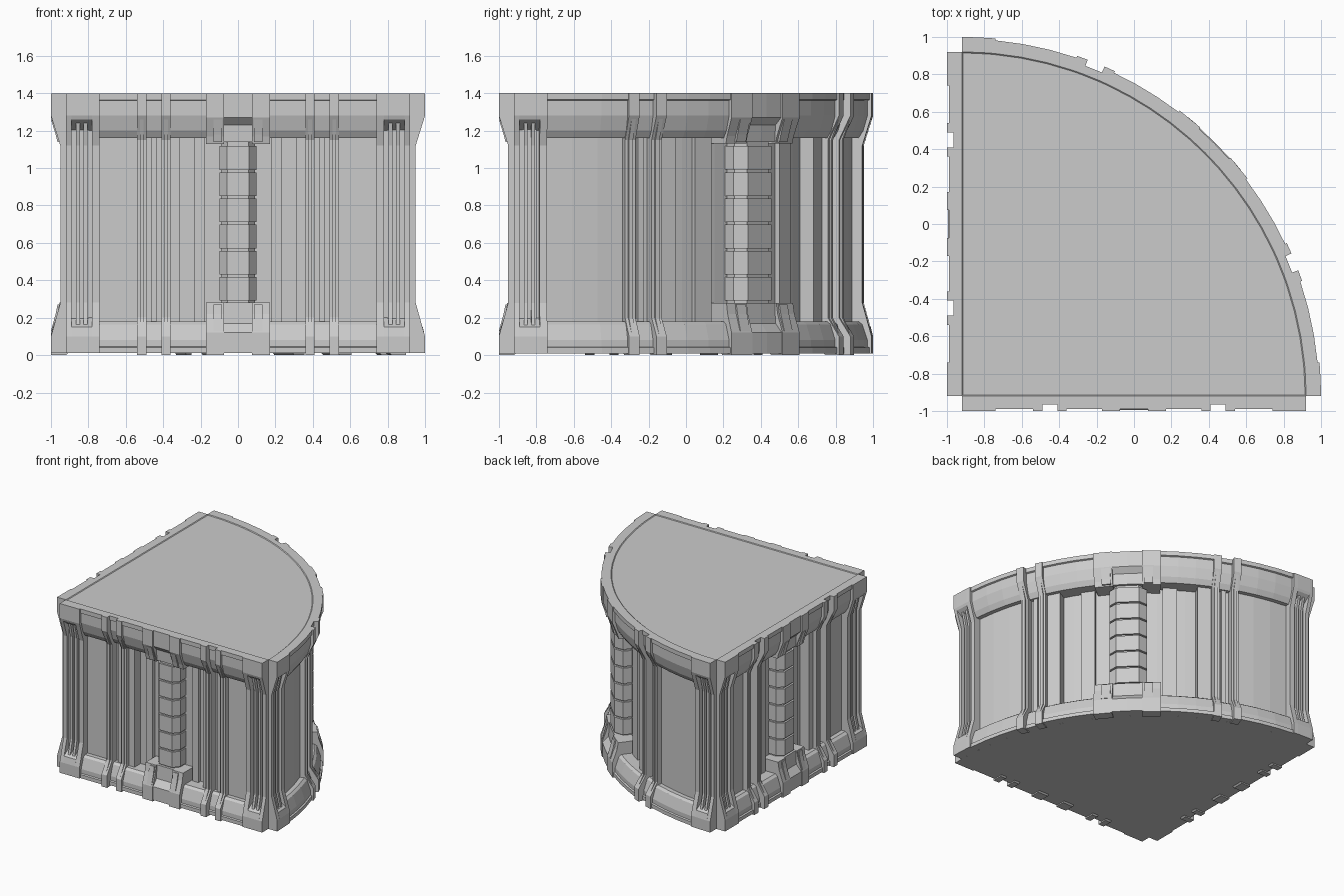
import bpy, bmesh, math

if "Cube" in bpy.data.objects:
    bpy.data.objects.remove(bpy.data.objects["Cube"])

C = 0.92            # wall plane distance; also the arc centre is (-C, -C)
R = 1.84            # arc wall plane radius
KU = [-.92, -.74, -.54, -.36, -.17, 0, .17, .36, .54, .74, .92]
KA = [0, 5.4, 18.7, 25.2, 37.3, 45, 52.7, 64.8, 71.3, 84.6, 90]
parts = {}


def angle(u):
    for a, b, p, q in zip(KU, KU[1:], KA, KA[1:]):
        if u <= b + 1e-6:
            return p + (q - p) * (u - a) / (b - a)
    return 90


def place(wall, u, d, z):
    """Wall coordinates (along, outward, up) to model space."""
    if wall == "front":
        return (u, -C - d, z)
    if wall == "left":
        return (-C - d, u, z)
    a = math.radians(angle(u))
    return (-C + (R + d) * math.cos(a), -C + (R + d) * math.sin(a), z)


def loft(part, wall, rings):
    bm = parts.setdefault(part, bmesh.new())
    vs = [[bm.verts.new(place(wall, *p)) for p in r] for r in rings]
    n = len(rings[0])
    for a, b in zip(vs, vs[1:]):
        for i in range(n):
            j = (i + 1) % n
            bm.faces.new((a[i], a[j], b[j], b[i]))
    bm.faces.new(vs[0])
    bm.faces.new(vs[-1])


def sweep(part, wall, u0, u1, profile):
    """Run a (outward, up) profile along the wall."""
    n = max(1, math.ceil((angle(u1) - angle(u0)) / 4.6)) if wall == "curved" else 1
    us = [u0 + (u1 - u0) * i / n for i in range(n + 1)]
    loft(part, wall, [[(u, d, z) for d, z in profile] for u in us])


def block(part, wall, u0, u1, d, z0, z1):
    sweep(part, wall, u0, u1, [(-.12, z0), (d, z0), (d, z1), (-.12, z1)])


def post(part, wall, section, z0, z1):
    """Raise a (along, outward) section between two heights."""
    loft(part, wall, [[(u, d, z) for u, d in section] for z in (z0, z1)])


def flared(foot, mid, low=.28, high=1.12, bottom=.01):
    return [(-.12, .1), (0, bottom), (foot, bottom), (foot, .1), (mid, low),
            (mid, high), (foot, 1.28), (foot, 1.4), (0, 1.4), (-.12, 1.3)]


def beam_top(o):
    return [(-.12, 1.16), (o - .06, 1.16), (o - .035, 1.2), (o - .012, 1.28), (o - .012, 1.36),
            (o, 1.365), (o, 1.4), (0, 1.4), (-.12, 1.3)]


def beam_bottom(o):
    return [(-.12, .1), (0, .01), (o, .01), (o, .04), (o - .012, .045),
            (o - .012, .08), (o - .04, .165), (o - .06, .18), (-.12, .18)]


SLOT = [(-.12, .1), (0, .01), (.08, .01), (.08, .1), (.068, .15), (-.005, .2),
        (-.005, 1.2), (.073, 1.26), (.08, 1.28), (.08, 1.4), (0, 1.4), (-.12, 1.3)]

for wall in ("front", "left", "curved"):
    for s in (-1, 1):
        def span(a, b):
            return (min(s * a, s * b), max(s * a, s * b))

        # corner pillars with slot and rods
        sweep("corner_pillars", wall, *span(.89, .92), flared(.08, .03))
        sweep("corner_pillars", wall, *span(.74, .78), flared(.08, .03))
        sweep("corner_pillars", wall, *span(.78, .89), SLOT)
        for a in (.805, .845):
            sweep("slot_rods", wall, *span(a, a + .02),
                  [(-.03, .16), (.05, .16), (.022, .28), (.022, 1.12), (.05, 1.25), (-.03, 1.25)])

        # upper and lower beams
        for a, b, o in ((.54, .74, .07), (.41, .49, .045), (.17, .36, .07)):
            sweep("upper_beam", wall, *span(a, b), beam_top(o))
            sweep("lower_beam", wall, *span(a, b), beam_bottom(o))

        # wall panels and stepped recess
        block("wall_panels", wall, *span(.54, .74), -.025, .12, 1.22)
        block("wall_panels", wall, *span(.41, .49), -.05, .12, 1.22)
        block("wall_panels", wall, *span(.435, .465), -.025, .12, 1.22)
        block("wall_panels", wall, *span(.31, .36), -.02, .12, 1.22)
        block("recess_strips", wall, *span(.18, .235), -.07, .12, 1.22)

        # paired vertical ribs
        for a in (.36, .49):
            sweep("ribs", wall, *span(a, a + .05), flared(.08, .015, .2, 1.15, 0))
            sweep("ribs", wall, *span(a + .015, a + .035), flared(.078, .026, .2, 1.15, 0))

        # cheeks of the central brackets
        sweep("central_brackets", wall, *span(.075, .17),
              [(-.12, .1), (0, 0), (.08, 0), (.08, .12), (.045, .22), (.035, .28), (-.12, .28)])
        sweep("central_brackets", wall, *span(.075, .17),
              [(-.12, 1.13), (.03, 1.13), (.04, 1.17), (.08, 1.27), (.08, 1.4), (0, 1.4), (-.12, 1.3)])
        sweep("bracket_clamps", wall, *span(.085, .13),
              [(0, .13), (.08, .13), (.055, .22), (.045, .27), (0, .27)])
        sweep("bracket_clamps", wall, *span(.085, .13),
              [(0, 1.14), (.045, 1.14), (.055, 1.18), (.08, 1.26), (0, 1.26)])

    # centre of the brackets
    sweep("central_brackets", wall, -.075, .075,
          [(-.12, .1), (0, .01), (.075, .01), (.075, .12), (.03, .17), (.025, .28), (-.12, .28)])
    sweep("central_brackets", wall, -.075, .075,
          [(-.12, 1.14), (.025, 1.14), (.03, 1.23), (.07, 1.27), (.07, 1.4), (0, 1.4), (-.12, 1.3)])

    # segmented central column
    post("column_core", wall, [(-.09, -.12), (-.09, -.04), (-.055, .005), (.055, .005),
                               (.09, -.04), (.09, -.12)], .2, 1.2)
    for i in range(6):
        z = .283 + .14 * i
        post("column_segments", wall, [(-.1, -.12), (-.1, -.03), (-.06, .02), (.06, .02),
                                       (.1, -.03), (.1, -.12)], z + .008, z + .134)


def quarter(part, inset, z0, z1):
    bm = parts.setdefault(part, bmesh.new())
    r, e = R - inset, -C + inset
    t = math.asin(inset / r)
    pts = [(e, e)]
    for i in range(25):
        a = t + (math.pi / 2 - 2 * t) * i / 24
        pts.append((-C + r * math.cos(a), -C + r * math.sin(a)))
    lo, hi = [[bm.verts.new((x, y, z)) for x, y in pts] for z in (z0, z1)]
    for i in range(len(pts)):
        j = (i + 1) % len(pts)
        bm.faces.new((lo[i], lo[j], hi[j], hi[i]))
    bm.faces.new(lo)
    bm.faces.new(hi)


# solid body, roof and floor
quarter("core", .1, .05, 1.35)
quarter("roof", 0, 1.26, 1.395)
quarter("floor", 0, .01, .12)

for name, bm in parts.items():
    bmesh.ops.recalc_face_normals(bm, faces=bm.faces)
    me = bpy.data.meshes.new(name)
    bm.to_mesh(me)
    bm.free()
    bpy.context.collection.objects.link(bpy.data.objects.new(name, me))
